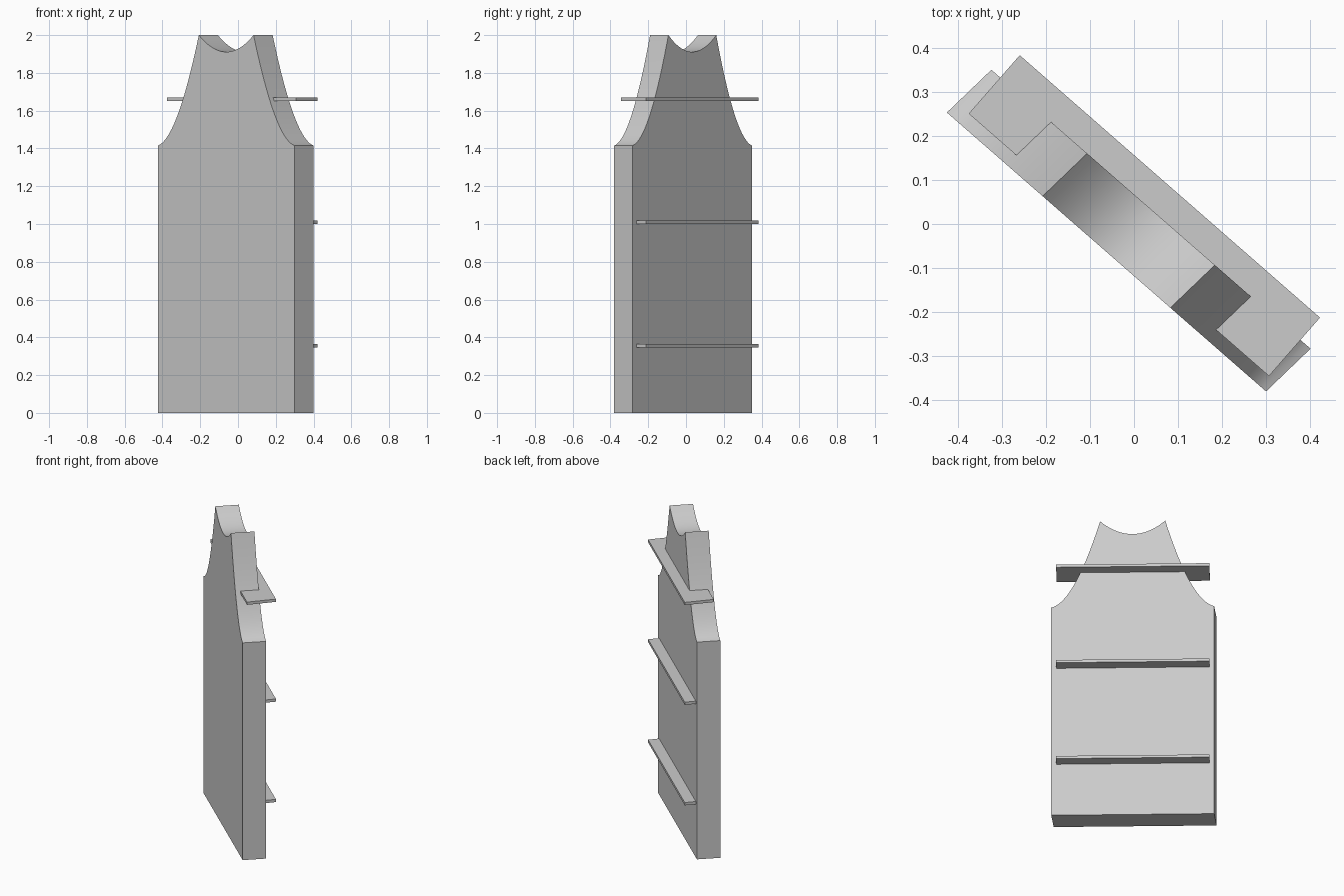
import bpy
import bmesh
import math
from mathutils import Vector, Matrix

cube = bpy.data.objects.get("Cube")
if cube:
    bpy.data.objects.remove(cube, do_unlink=True)

# Single grey finish
grey = bpy.data.materials.new("plain_grey")
grey.use_nodes = True
colour = (0.6, 0.6, 0.6, 1)
grey.diffuse_color = colour
grey.node_tree.nodes["Principled BSDF"].inputs["Base Color"].default_value = colour


def add_object(name, bm):
    bmesh.ops.recalc_face_normals(bm, faces=bm.faces[:])
    mesh = bpy.data.meshes.new(name)
    bm.to_mesh(mesh)
    bm.free()
    mesh.materials.append(grey)
    obj = bpy.data.objects.new(name, mesh)
    bpy.context.collection.objects.link(obj)
    return obj


def bezier(a, b, c, steps):
    a, b, c = Vector(a), Vector(b), Vector(c)
    for i in range(steps + 1):
        t = i / steps
        yield a * (1 - t) ** 2 + b * 2 * t * (1 - t) + c * t * t


# Board outline: straight sides, flared shoulders, scooped top
half, neck, shoulder, top = 0.481, 0.1925, 1.415, 2.0
right_side = [Vector((half, 0))] + list(
    bezier((half, shoulder), (0.345, 1.45), (neck, top), 20))
scoop = list(bezier((neck, top), (0, 1.822), (-neck, top), 20))[1:-1]
left_side = [Vector((-p.x, p.y)) for p in reversed(right_side)]
outline = right_side + scoop + left_side

# Board: stands diagonally, its thickness slightly skewed
along = Vector((0.753, -0.658, 0)).normalized()
front_centre = Vector((-0.0625, -0.0635, 0))
bm = bmesh.new()
face = bm.faces.new([bm.verts.new(front_centre + along * p.x + Vector((0, 0, p.y)))
                     for p in outline])
extruded = bmesh.ops.extrude_face_region(bm, geom=[face], use_keep_orig=True)
bmesh.ops.translate(bm, vec=(0.101, 0.097, 0),
                    verts=[v for v in extruded["geom"] if isinstance(v, bmesh.types.BMVert)])
board = add_object("back_board", bm)
bpy.context.view_layer.objects.active = board
board.select_set(True)
bpy.ops.object.shade_smooth_by_angle(angle=math.radians(30))
board.select_set(False)

# Shelves: thin slats set into the back of the board
turn = Matrix.Rotation(math.atan2(along.y, along.x), 4, "Z")
for name, z in (("lower_shelf", 0.356), ("middle_shelf", 1.01), ("upper_shelf", 1.66)):
    bm = bmesh.new()
    bmesh.ops.create_cube(bm, size=1, matrix=Matrix.Translation((0.0235, 0.019, z)) @ turn
                          @ Matrix.Diagonal((0.905, 0.176, 0.018, 1)))
    add_object(name, bm)
